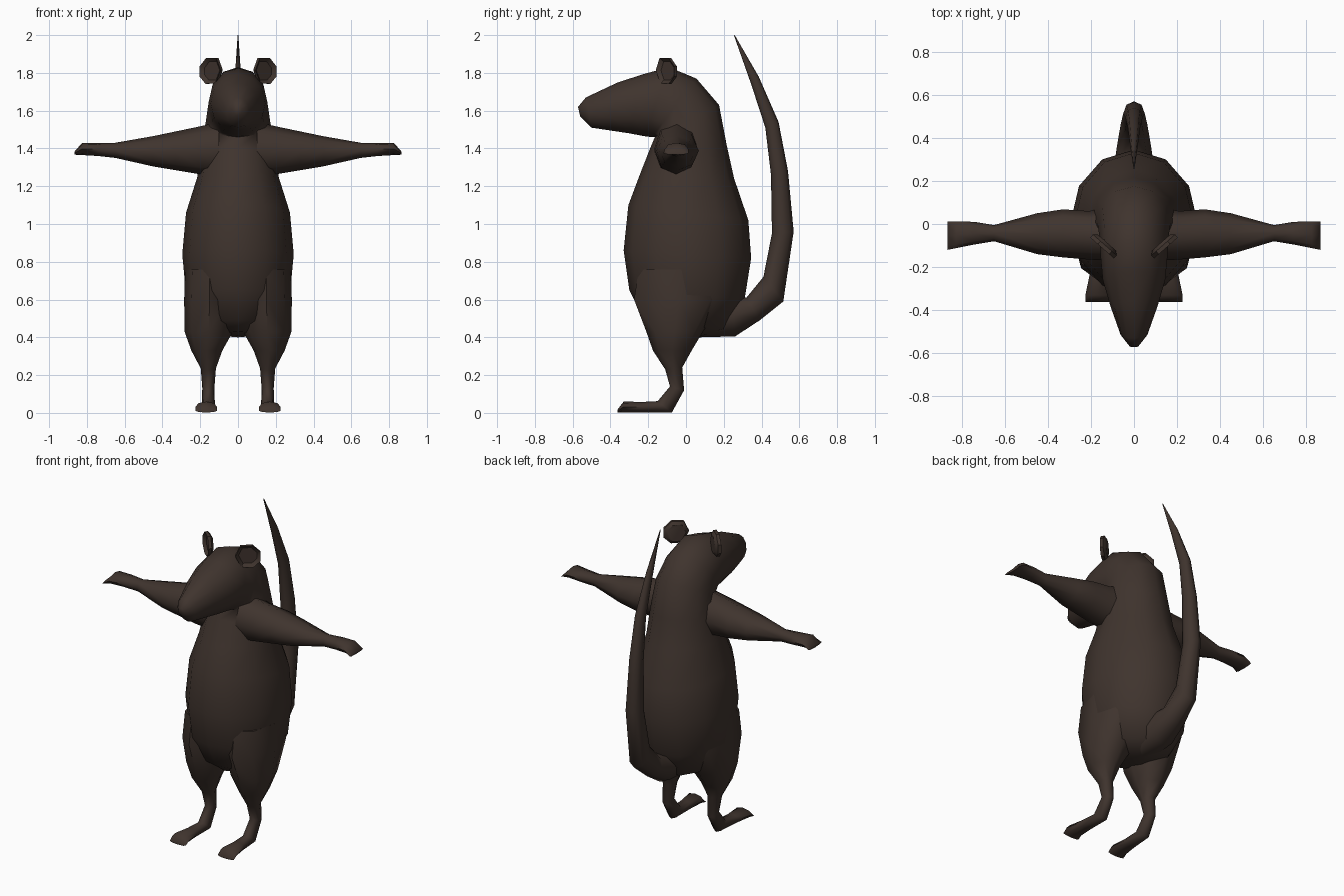
import bpy, bmesh, math
from mathutils import Vector as V

fur = bpy.data.materials.new("dark_brown_fur")
fur.diffuse_color = (0.050, 0.034, 0.027, 1)


def finish(name, bm, angle=60):
    bmesh.ops.recalc_face_normals(bm, faces=bm.faces)
    me = bpy.data.meshes.new(name)
    bm.to_mesh(me)
    bm.free()
    me.materials.append(fur)
    ob = bpy.data.objects.new(name, me)
    bpy.context.collection.objects.link(ob)
    bpy.ops.object.select_all(action='DESELECT')
    ob.select_set(True)
    bpy.context.view_layer.objects.active = ob
    bpy.ops.object.shade_smooth_by_angle(angle=math.radians(angle))
    return ob


def loft(name, rings, n=10, sides=(1,)):
    """Skin elliptical rings; each is two opposite points and a half-width vector."""
    bm = bmesh.new()
    for s in sides:
        loops = []
        for a, b, w in rings:
            a, b, w = V(a), V(b), V(w)
            c, u = (a + b) / 2, (a - b) / 2
            loop = []
            for i in range(n):
                t = 2 * math.pi * i / n
                p = c + u * math.cos(t) + w * math.sin(t)
                loop.append(bm.verts.new((s * p.x, p.y, p.z)))
            loops.append(loop)
        for l0, l1 in zip(loops, loops[1:]):
            for i in range(n):
                j = (i + 1) % n
                bm.faces.new((l0[i], l0[j], l1[j], l1[i]))
        bm.faces.new(loops[0])
        bm.faces.new(loops[-1])
    return finish(name, bm)


def spine(rows, x=0):
    """Rows: front y, z, back y, z, half width."""
    return [((x, r[0], r[1]), (x, r[2], r[3]), (r[4], 0, 0)) for r in rows]


# Torso, neck and head in one sweep, from the crotch to the nose
loft("body_and_head", spine([
    (-0.14, 0.43, 0.08, 0.40, 0.06),
    (-0.22, 0.49, 0.22, 0.44, 0.19),
    (-0.30, 0.65, 0.31, 0.60, 0.275),
    (-0.33, 0.86, 0.345, 0.82, 0.295),
    (-0.305, 1.10, 0.33, 1.02, 0.275),
    (-0.245, 1.26, 0.255, 1.24, 0.215),
    (-0.19, 1.40, 0.215, 1.42, 0.195),
    (-0.165, 1.46, 0.175, 1.63, 0.17),
    (-0.18, 1.46, 0.055, 1.77, 0.16),
    (-0.22, 1.465, -0.09, 1.83, 0.155),
    (-0.30, 1.48, -0.22, 1.795, 0.145),
    (-0.40, 1.495, -0.36, 1.75, 0.11),
    (-0.50, 1.51, -0.53, 1.67, 0.062),
    (-0.56, 1.57, -0.572, 1.62, 0.022)]), n=12)

# Tail: thick root under the back, curving up to a point
loft("tail", spine([
    (0.06, 0.56, 0.06, 0.40, 0.10),
    (0.24, 0.62, 0.26, 0.405, 0.095),
    (0.32, 0.61, 0.39, 0.49, 0.08),
    (0.41, 0.72, 0.515, 0.59, 0.062),
    (0.455, 0.95, 0.57, 0.96, 0.05),
    (0.45, 1.26, 0.54, 1.28, 0.04),
    (0.42, 1.51, 0.49, 1.54, 0.03),
    (0.345, 1.74, 0.385, 1.78, 0.018),
    (0.254, 1.998, 0.258, 2.0, 0.002)]), n=8)

# Arms stretched sideways. Rows: x, low z, high z, front y, back y
arm = [(0.10, 1.25, 1.54, -0.17, 0.08), (0.21, 1.265, 1.515, -0.165, 0.06),
       (0.33, 1.285, 1.49, -0.155, 0.068), (0.45, 1.305, 1.465, -0.14, 0.05),
       (0.65, 1.35, 1.43, -0.08, -0.005), (0.74, 1.36, 1.43, -0.095, 0.01),
       (0.825, 1.365, 1.43, -0.112, 0.012), (0.866, 1.367, 1.383, -0.12, 0.012)]
loft("arms", [((x, (f + b) / 2, hi), (x, (f + b) / 2, lo), (0, (b - f) / 2, 0))
              for x, lo, hi, f, b in arm], n=8, sides=(1, -1))

# Legs with thigh, thin shank and flat foot
leg = [(0.15, -0.25, 0.76, 0.20, 0.76, 0.13),
       (0.15, -0.275, 0.60, 0.20, 0.60, 0.135),
       (0.155, -0.21, 0.43, 0.09, 0.43, 0.128),
       (0.165, -0.175, 0.33, 0.03, 0.33, 0.082),
       (0.157, -0.11, 0.23, -0.02, 0.24, 0.04),
       (0.157, -0.085, 0.14, -0.01, 0.12, 0.032),
       (0.157, -0.15, 0.062, -0.075, 0.002, 0.035),
       (0.163, -0.23, 0.058, -0.23, 0.002, 0.042),
       (0.168, -0.33, 0.06, -0.335, 0.002, 0.058),
       (0.168, -0.362, 0.018, -0.362, 0.002, 0.056)]
loft("legs_and_feet", [spine([r[1:]], r[0])[0] for r in leg], n=8, sides=(1, -1))

# Ears: thin cupped discs turned outward
bm = bmesh.new()
outline = [(-0.075, 0.005), (-0.045, 0.068), (0.025, 0.07), (0.072, 0.025),
           (0.072, -0.03), (0.03, -0.068), (-0.04, -0.065)]
across, out = V((0.75, 0.66, 0)), V((0.66, -0.75, 0))
for s in (1, -1):
    def ring(scale, depth):
        pts = [V((0.14, -0.10, 1.81)) + across * (u * scale) + V((0, 0, v * scale))
               + out * depth for u, v in outline]
        return [bm.verts.new((s * p.x, p.y, p.z)) for p in pts]
    loops = [ring(0.75, -0.02), ring(1, -0.005), ring(1, 0.014), ring(0.72, -0.004)]
    for l0, l1 in zip(loops, loops[1:]):
        for i in range(7):
            j = (i + 1) % 7
            bm.faces.new((l0[i], l0[j], l1[j], l1[i]))
    bm.faces.new(loops[0])
    bm.faces.new(loops[-1])
finish("ears", bm, 40)
